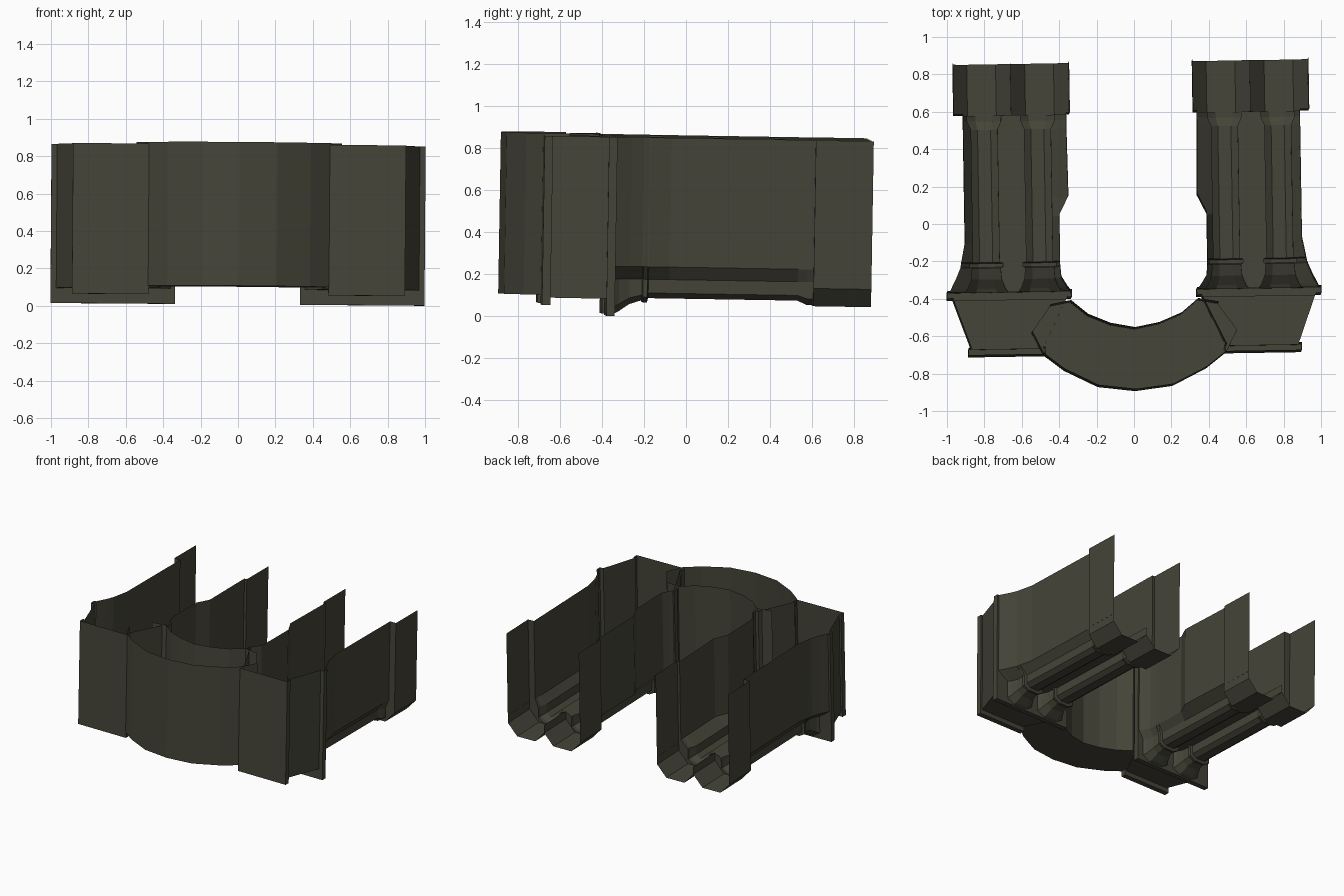
import bpy, bmesh, math
from mathutils import Matrix, Vector

if "Cube" in bpy.data.objects:
    bpy.data.objects.remove(bpy.data.objects["Cube"])

stone = bpy.data.materials.new("dark_olive_stone")
stone.diffuse_color = (0.060, 0.058, 0.040, 1)
stone.use_nodes = True
stone.node_tree.nodes["Principled BSDF"].inputs["Base Color"].default_value = stone.diffuse_color

# the whole piece sits very slightly askew
TILT = (Matrix.Rotation(math.radians(0.92), 4, 'Z')
        @ Matrix.Rotation(math.radians(0.43), 4, 'Y')
        @ Matrix.Rotation(math.radians(-0.95), 4, 'X'))
TOP = 0.855
parts = []


def loft(name, rows, cap_last=False):
    """Skin a list of equal-length point rows into an open shell."""
    bm = bmesh.new()
    grid = [[bm.verts.new(TILT @ Vector(p)) for p in row] for row in rows]
    for a, b in zip(grid, grid[1:]):
        for i in range(len(a) - 1):
            bm.faces.new((a[i], a[i + 1], b[i + 1], b[i]))
    if cap_last:
        bm.faces.new(grid[-1])
    bmesh.ops.remove_doubles(bm, verts=bm.verts, dist=0.0005)
    bmesh.ops.dissolve_degenerate(bm, edges=bm.edges, dist=0.0003)
    bmesh.ops.recalc_face_normals(bm, faces=bm.faces)
    me = bpy.data.meshes.new(name)
    bm.to_mesh(me)
    bm.free()
    me.materials.append(stone)
    ob = bpy.data.objects.new(name, me)
    bpy.context.collection.objects.link(ob)
    parts.append(ob)


def section(side, y, xo, xi, wall, neck, mid, low, r, c=(0.785, 0.5)):
    """Trough section: two walls with a pair of half-octagon columns below."""
    pts = [(xo, TOP), (xo, wall)]
    for cx in c:
        pts += [(cx + r, neck), (cx + r, mid), (cx + r * 0.5, low),
                (cx - r * 0.5, low), (cx - r, mid), (cx - r, neck)]
    pts += [(xi, wall), (xi, TOP)]
    return [(side * x, y, z) for x, z in pts]


def slab(side, y, xo, xi, z):
    """Plain U section with a flat underside."""
    c = (xi + (xo - xi) * 0.75, xi + (xo - xi) * 0.25)
    return section(side, y, xo, xi, z, z, z, z, (xo - xi) * 0.2, c)


for side, label in ((-1, "left"), (1, "right")):
    s = lambda *a, **k: section(side, *a, **k)
    f = lambda *a: slab(side, *a)
    ped = dict(c=(0.795, 0.485))
    rows = [
        # pedestals
        s(0.87, 0.95, 0.33, 0.21, 0.21, 0.15, 0.065, 0.154, **ped),
        s(0.595, 0.95, 0.33, 0.21, 0.21, 0.15, 0.065, 0.154, **ped),
        # foot ring and column shafts
        s(0.595, 0.90, 0.35, 0.24, 0.18, 0.10, 0.07, 0.09),
        s(0.565, 0.90, 0.35, 0.24, 0.18, 0.10, 0.07, 0.09),
        s(0.52, 0.90, 0.35, 0.24, 0.18, 0.115, 0.09, 0.07),
        s(0.15, 0.90, 0.345, 0.24, 0.18, 0.115, 0.09, 0.07),
        s(0.05, 0.90, 0.395, 0.24, 0.18, 0.115, 0.09, 0.07),
        s(-0.09, 0.90, 0.395, 0.24, 0.18, 0.115, 0.09, 0.07),
        s(-0.19, 0.92, 0.395, 0.24, 0.18, 0.115, 0.09, 0.07),
        # neck ring and flared capitals
        s(-0.195, 0.92, 0.395, 0.24, 0.18, 0.095, 0.07, 0.088),
        s(-0.215, 0.925, 0.395, 0.24, 0.18, 0.095, 0.07, 0.088),
        s(-0.22, 0.925, 0.395, 0.24, 0.18, 0.105, 0.08, 0.075),
        s(-0.28, 0.95, 0.39, 0.24, 0.18, 0.09, 0.06, 0.08),
        s(-0.33, 0.975, 0.36, 0.24, 0.18, 0.06, 0.025, 0.10),
        s(-0.35, 0.985, 0.345, 0.24, 0.18, 0.05, 0.015, 0.115),
        # wide abacus, tapering impost block, front plate
        f(-0.35, 1.0, 0.335, 0.004), f(-0.39, 1.0, 0.335, 0.004),
        f(-0.39, 0.97, 0.36, 0.085), f(-0.655, 0.875, 0.49, 0.085),
        f(-0.655, 0.89, 0.48, 0.05), f(-0.695, 0.89, 0.48, 0.05),
    ]
    loft(label + "_column_pair", rows, cap_last=True)

# arch joining both sides: outer wall, underside, inner wall
outer = [(0.55, -0.57), (0.49, -0.69), (0.38, -0.775), (0.20, -0.865), (0, -0.89)]
inner = [(0.45, -0.43), (0.34, -0.41), (0.25, -0.485), (0.13, -0.535), (0, -0.56)]
full = lambda h: h + [(-x, y) for x, y in h[-2::-1]]
AT, AB = 0.864, 0.095
loft("arch", [[(xo, yo, AT), (xo, yo, AB), (xi, yi, AB), (xi, yi, AT)]
              for (xo, yo), (xi, yi) in zip(full(outer), full(inner))])

# settle on the ground and centre
co = [v.co for o in parts for v in o.data.vertices]
mid = lambda i: (min(c[i] for c in co) + max(c[i] for c in co)) / 2
shift = Vector((-mid(0), -mid(1), -min(c[2] for c in co)))
for o in parts:
    o.data.transform(Matrix.Translation(shift))
